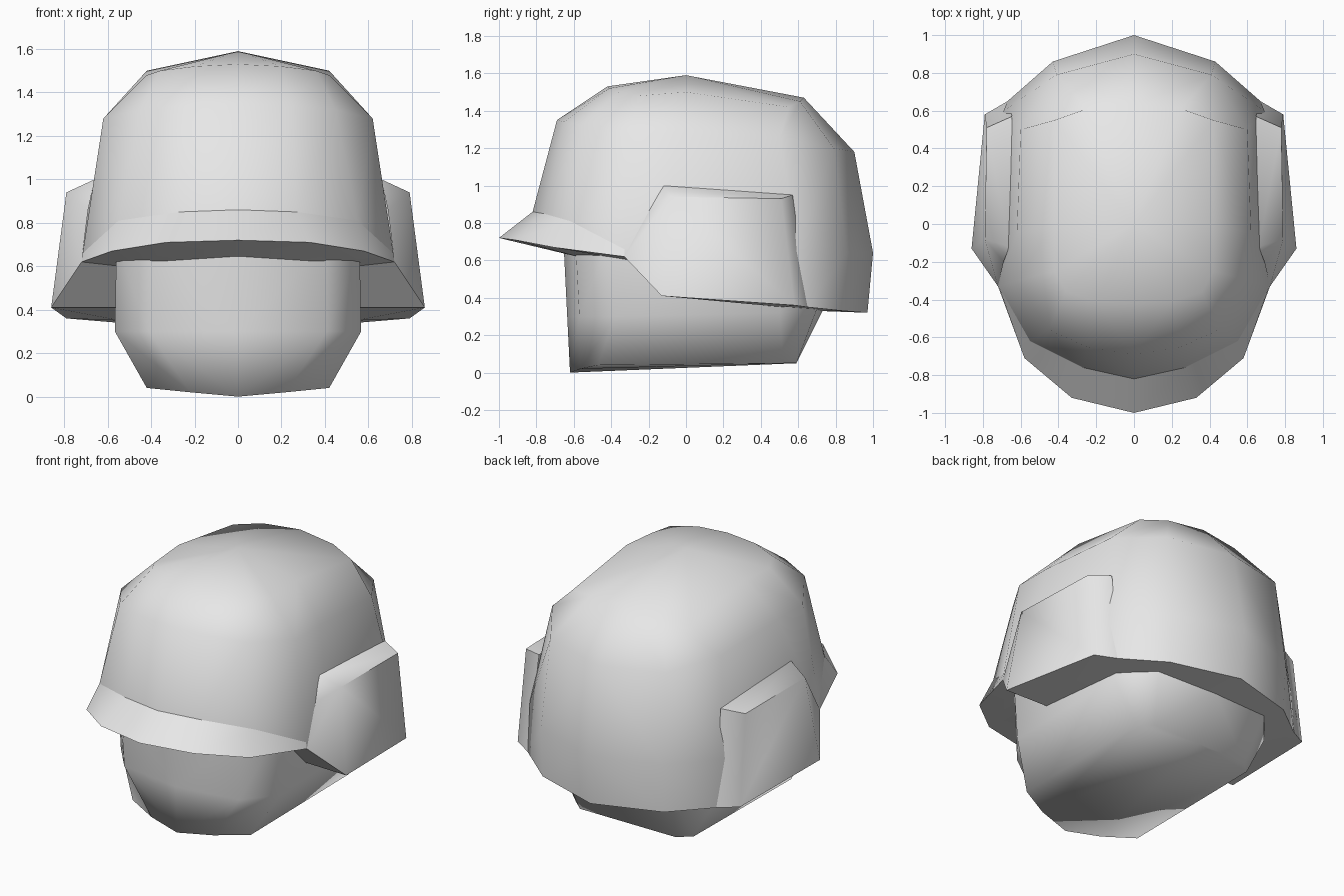
import bpy, bmesh, math
from mathutils import Vector

cube = bpy.data.objects.get("Cube")
if cube:
    bpy.data.objects.remove(cube, do_unlink=True)

# Single plain colour
grey = bpy.data.materials.new("plain_grey")
grey.use_nodes = True
colour = (0.8, 0.8, 0.8, 1.0)
grey.diffuse_color = colour
for node in grey.node_tree.nodes:
    if node.type == 'BSDF_PRINCIPLED':
        node.inputs["Base Color"].default_value = colour


def build(name, faces, pivot=(0, 0, 0), angle=180):
    """Make one +x half from faces of points, face it away from pivot, mirror it."""
    bm = bmesh.new()
    for pts in faces:
        bm.faces.new([bm.verts.new(p) for p in pts])
    bmesh.ops.remove_doubles(bm, verts=bm.verts, dist=0.0005)
    bmesh.ops.recalc_face_normals(bm, faces=bm.faces)
    piv = Vector(pivot)
    out = sum(f.normal.dot(f.calc_center_median() - piv) * f.calc_area() for f in bm.faces)
    if out < 0:
        bmesh.ops.reverse_faces(bm, faces=bm.faces)
    mesh = bpy.data.meshes.new(name)
    bm.to_mesh(mesh)
    bm.free()
    mesh.materials.append(grey)
    ob = bpy.data.objects.new(name, mesh)
    bpy.context.collection.objects.link(ob)
    bpy.ops.object.select_all(action='DESELECT')
    ob.select_set(True)
    bpy.context.view_layer.objects.active = ob
    mod = ob.modifiers.new("mirror", 'MIRROR')
    mod.use_clip = True
    bpy.ops.object.modifier_apply(modifier=mod.name)
    if angle >= 180:
        bpy.ops.object.shade_smooth()
    else:
        bpy.ops.object.shade_smooth_by_angle(angle=math.radians(angle))
    return ob


def strip(a, b):
    """Quads between two half rings of equal length."""
    return [(a[i], a[i + 1], b[i + 1], b[i]) for i in range(len(a) - 1)]


# Half rings run from the front centre, round the side, to the back centre
rim = [(0, -1, .72), (.33, -.92, .71), (.58, -.71, .67), (.72, -.33, .62),
       (.72, -.12, .41), (.67, .65, .35), (.43, .84, .33), (0, .97, .32)]
brow = [(0, -.82, .86), (.27, -.76, .85), (.55, -.62, .81), (.715, -.33, .66),
        (.715, -.10, .66), (.69, .60, .65), (.43, .86, .64), (0, 1, .64)]
crown = [(0, -.69, 1.35), (.25, -.65, 1.34), (.45, -.56, 1.32), (.62, -.30, 1.28),
         (.62, -.05, 1.28), (.60, .50, 1.25), (.41, .79, 1.20), (0, .90, 1.18)]
upper = [(0, -.42, 1.53), (.20, -.41, 1.52), (.36, -.36, 1.50), (.42, -.25, 1.48),
         (.42, 0, 1.50), (.42, .55, 1.42), (.25, .61, 1.45), (0, .63, 1.47)]
top = (0, 0, 1.59)

# Helmet dome with the skirt round the sides and back
dome = strip(rim[3:], brow[3:]) + strip(brow, crown) + strip(crown, upper)
dome += [(upper[i], upper[i + 1], top) for i in range(len(upper) - 1)]
build("helmet_dome", dome, (0, 0, .8))

# Front brim, kept apart for a crisp brow line
build("helmet_brim", strip(rim[:4], brow[:4]))

# Raised ear guards
p0, p1, p2 = rim[3], (.69, -.20, .86), (.66, -.12, 1.0)
p3, p4 = (.645, .57, .95), rim[5]
o2, o3, o4, o5 = (.79, -.08, .94), (.78, .51, .93), (.79, .58, .36), (.86, -.13, .41)
build("ear_guard", [(o2, o3, o4, o5), (p2, p3, o3, o2), (p3, p4, o4, o3),
                    (p0, o5, o2, p1), (p1, o2, p2)], angle=65)

# Underside closing the gap between helmet rim and head
edge = rim[:4] + [o5, o4] + rim[5:]
inner = [(0, -.60, .635), (.40, -.54, .61), (.54, -.42, .62), (.54, -.30, .60),
         (.54, -.12, .41), (.54, .52, .35), (.50, .55, .35), (.36, .68, .34), (0, .70, .33)]
build("helmet_underside", strip(edge, inner), (0, 0, 5), angle=30)

# Head and jaw below the helmet
jaw = [(0, -.62, 0), (.22, -.565, .02), (.42, -.47, .04),
       (.42, .52, .05), (.34, .59, .05), (0, .59, .05)]
cheek = [(0, -.635, .30), (.41, -.57, .30), (.567, -.38, .30),
         (.567, .50, .32), (.40, .70, .34), (0, .735, .34)]
temple = [(0, -.655, .70), (.41, -.59, .69), (.56, -.42, .69),
          (.56, .55, .62), (.40, .77, .58), (0, .85, .58)]
build("head", strip(jaw, cheek) + strip(cheek, temple) + [tuple(jaw)], (0, 0, .35))
